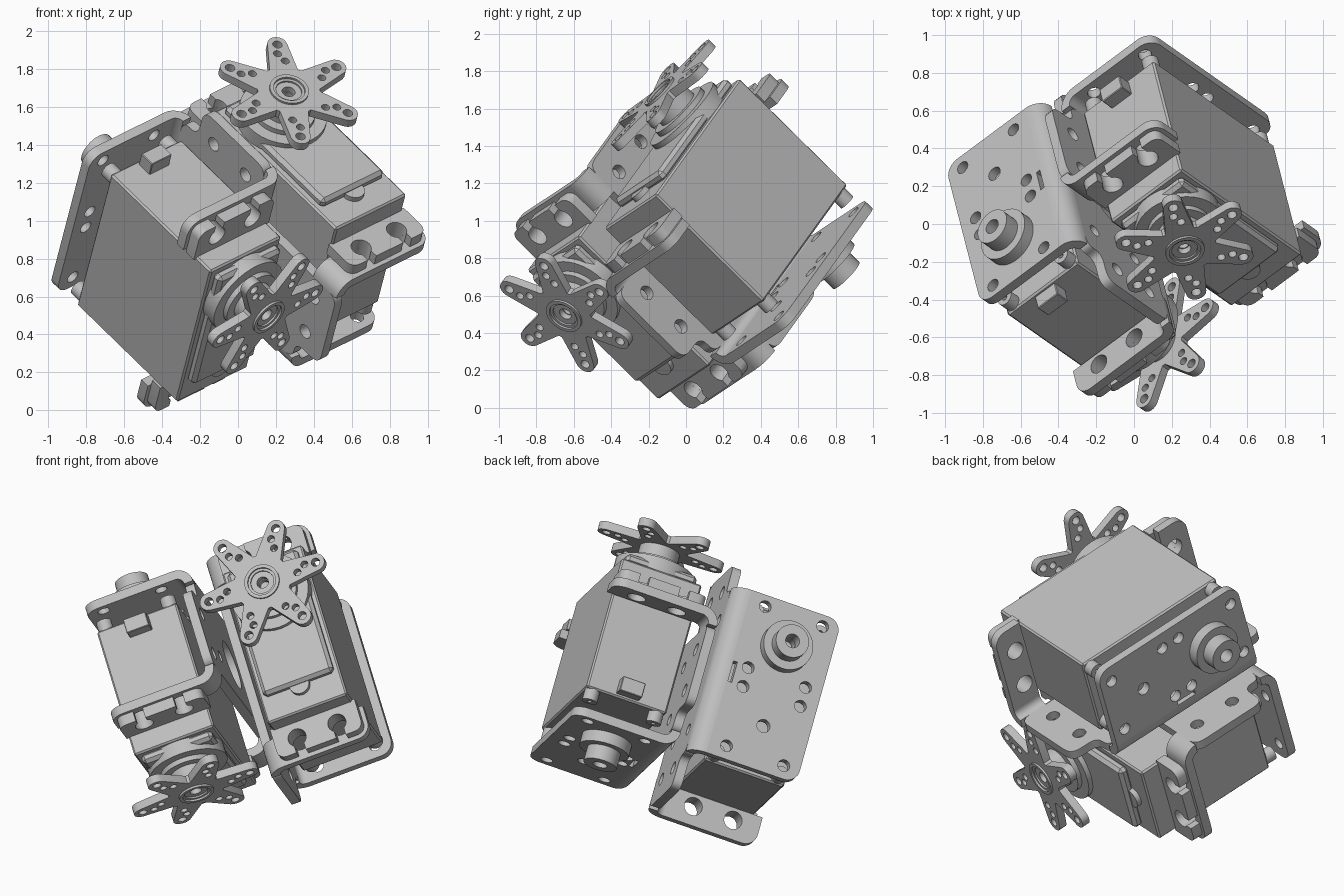
import bpy
import bmesh
from math import sin, cos, pi, radians
from mathutils import Vector, Matrix

cube = bpy.data.objects.get("Cube")
if cube:
    bpy.data.objects.remove(cube)

grey = bpy.data.materials.new("light grey")
grey.use_nodes = True
tone = (0.52, 0.52, 0.52, 1)
grey.diffuse_color = tone
grey.node_tree.nodes["Principled BSDF"].inputs["Base Color"].default_value = tone

# Tilted frame shared by both units: two shaft directions and the joint normal
A = Vector((0.18, -0.70, 0.69)).normalized()
B = Vector((0.64, -0.447, -0.625))
B = (B - A * B.dot(A)).normalized()
C = A.cross(B)


def frame(x, y, z, origin):
    m = Matrix((x, y, z)).transposed().to_4x4()
    m.translation = origin
    return m


def finish(mesh, name, m):
    ob = bpy.data.objects.new(name, mesh)
    bpy.context.collection.objects.link(ob)
    ob.matrix_world = m
    mesh.materials.clear()
    mesh.materials.append(grey)
    bpy.ops.object.select_all(action="DESELECT")
    ob.select_set(True)
    bpy.context.view_layer.objects.active = ob
    bpy.ops.object.shade_smooth_by_angle(angle=radians(28))
    return ob


def arc(cx, cy, r, a0, a1, n=8):
    return [(cx + r * cos(radians(a0 + (a1 - a0) * i / n)),
             cy + r * sin(radians(a0 + (a1 - a0) * i / n))) for i in range(n + 1)]


def circle(cx, cy, r, n=20):
    return arc(cx, cy, r, 0, 360, n)[:-1]


def rounded(points, r):
    """Round each polygon corner with a short quadratic arc."""
    out = []
    for i, p in enumerate(points):
        p = Vector(p)
        a, b = Vector(points[i - 1]) - p, Vector(points[(i + 1) % len(points)]) - p
        a, b = (v.normalized() * min(r, v.length * 0.45) for v in (a, b))
        for k in range(7):
            t = k / 6
            out.append(p + a * (1 - t) ** 2 + b * t ** 2)
    return out


def box_outline(x0, y0, x1, y1):
    return [(x0, y0), (x1, y0), (x1, y1), (x0, y1)]


def plate(name, outline, holes, thick, m):
    """Flat sheet with holes, centred on its own plane."""
    cu = bpy.data.curves.new(name, "CURVE")
    cu.dimensions = "2D"
    cu.fill_mode = "BOTH"
    cu.extrude = thick / 2
    for pts in [outline] + holes:
        sp = cu.splines.new("POLY")
        sp.points.add(len(pts) - 1)
        for q, p in zip(sp.points, pts):
            q.co = (p[0], p[1], 0, 1)
        sp.use_cyclic_u = True
    tmp = bpy.data.objects.new(name, cu)
    bpy.context.collection.objects.link(tmp)
    bpy.context.view_layer.update()
    mesh = bpy.data.meshes.new_from_object(tmp.evaluated_get(bpy.context.evaluated_depsgraph_get()))
    bpy.data.objects.remove(tmp)
    bm = bmesh.new()
    bm.from_mesh(mesh)
    bmesh.ops.remove_doubles(bm, verts=bm.verts, dist=0.0001)
    bm.to_mesh(mesh)
    bm.free()
    return finish(mesh, name, m)


def block(name, lo, hi, m, bevel=0.01):
    bm = bmesh.new()
    bmesh.ops.create_cube(bm, size=1)
    lo, hi = Vector(lo), Vector(hi)
    for v in bm.verts:
        v.co = Vector([lo[i] + (v.co[i] + 0.5) * (hi[i] - lo[i]) for i in range(3)])
    bmesh.ops.bevel(bm, geom=bm.edges[:], offset=bevel, segments=1, affect="EDGES")
    mesh = bpy.data.meshes.new(name)
    bm.to_mesh(mesh)
    bm.free()
    return finish(mesh, name, m)


def ring(name, m, x, y, r, z0, z1, hole=0):
    holes = [circle(x, y, hole, 24)] if hole else []
    return plate(name, circle(x, y, r, 36), holes, z1 - z0,
                 m @ Matrix.Translation((0, 0, (z0 + z1) / 2)))


def horn(tag, m):
    """Six-armed star with rows of holes, resting on the shaft."""
    outline, holes = [], [circle(0, 0, 0.07)]
    for k in range(6):
        ang = 30 + 60 * k
        d = Vector((cos(radians(ang)), sin(radians(ang))))
        side = Vector((-d.y, d.x))
        outline += arc(0, 0, 0.17, ang - 33, ang - 27, 3)
        outline += arc(d.x * 0.335, d.y * 0.335, 0.054, ang - 80, ang + 80)
        for dist, off, r in ((0.335, 0, 0.026), (0.268, 0.012, 0.022), (0.215, -0.02, 0.022)):
            c = d * dist + side * off
            holes.append(circle(c.x, c.y, r, 14))
    plate(tag + "_horn", outline, holes, 0.05, m @ Matrix.Translation((0, 0, -0.025)))
    ring(tag + "_horn_rim", m, 0, 0, 0.105, -0.03, 0.012, 0.085)
    ring(tag + "_horn_screw", m, 0, 0, 0.07, -0.1, -0.01, 0.035)
    ring(tag + "_horn_hub", m, 0, 0, 0.12, -0.14, -0.045, 0.03)


def servo(tag, m):
    block(tag + "_case", (-0.25, -0.25, -1.075), (0.75, 0.25, -0.25), m)
    block(tag + "_lid", (-0.22, -0.22, -0.26), (0.595, 0.22, -0.195), m, 0.02)
    ring(tag + "_lid_tongue", m, 0.595, 0, 0.06, -0.26, -0.22)
    for r, top in ((0.235, -0.165), (0.17, -0.135), (0.09, -0.08)):
        ring(tag + "_shaft_step", m, 0, 0, r, -0.26, top)
    block(tag + "_cable_exit", (-0.33, -0.07, -1.055), (-0.2, 0.07, -0.965), m, 0.004)
    for x in (-0.2, 0.7):
        for y in (-0.2, 0.2):
            ring(tag + "_case_screw", m, x, y, 0.045, -1.14, -1.065, 0.015)
    # Mounting ears with open keyhole slots, mirrored about the case centre
    for e in (1, -1):
        pts = [(0.74, -0.265)] + arc(0.885, -0.215, 0.05, -90, 0, 4)
        for y in (-0.125, 0.125):
            pts += [(0.935, y - 0.03)] + arc(0.845, y, 0.055, -33, -327, 16) + [(0.935, y + 0.03)]
        pts += arc(0.885, 0.215, 0.05, 0, 90, 4) + [(0.74, 0.265)]
        pts = [(0.25 + e * (x - 0.25), y) for x, y in pts]
        plate(tag + "_ear", pts, [], 0.065, m @ Matrix.Translation((0, 0, -0.403)))


def bracket(tag, m, s, back):
    """Bent sheet bracket; s is the side of its base, back the base's distance."""
    t, bend = 0.055, 0.1
    low, high = -1.26, -0.435
    edge = s * (back - bend)
    # Base sheet
    def mirror(pts):
        return pts + [(0.5 - x, z) for x, z in reversed(pts)]
    outline = mirror([(0.77, low + bend), (0.77, -1.04), (0.96, -1.04), (0.96, high - bend)])
    outline = rounded(outline, 0.07)
    outline_holes = [circle(0.25, -0.8, 0.15, 32)]
    for x in (-0.31, 0.81):
        outline_holes += [circle(x, z, 0.04) for z in (-0.66, -0.92)]
    for x in (-0.1, 0.6):
        outline_holes += [circle(x, z, 0.035) for z in (-0.72, -1.05)]
    plate(tag + "_bracket_base", outline, outline_holes, t,
          m @ Matrix.Translation((0, s * (back - t / 2), 0)) @ Matrix.Rotation(pi / 2, 4, "X"))

    def fold(z, flip, x0, x1):
        pts = arc(0, 0, bend, 0, 90) + arc(0, 0, bend - t, 90, 0)
        pts = [(edge + s * y, z + flip * q) for y, q in pts]
        to_yz = Matrix(((0, 0, 1, 0), (1, 0, 0, 0), (0, 1, 0, 0), (0, 0, 0, 1)))
        plate(tag + "_bracket_fold", pts, [], x1 - x0,
              m @ Matrix.Translation(((x0 + x1) / 2, 0, 0)) @ to_yz)

    def sheet(name, x0, x1, round_left, round_right, reach, holes, z):
        free = -s * reach
        r = 0.08
        left = arc(x0 + r, free + s * r, r, 180, 180 + s * 90) if round_left else [(x0, free)]
        right = arc(x1 - r, free + s * r, r, -s * 90, 0) if round_right else [(x1, free)]
        plate(tag + name, [(x0, edge)] + left + right + [(x1, edge)], holes, t,
              m @ Matrix.Translation((0, 0, z)))

    # Rear sheet carrying the pivot
    holes = [circle(x, y, 0.036) for x in (-0.2, 0.19, 0.31, 0.69) for y in (-0.18, 0.18)]
    slot = edge - s * 0.022
    holes += [circle(0.5, 0, 0.04), box_outline(0.18, slot - 0.012, 0.31, slot + 0.012)]
    sheet("_bracket_rear", -0.27, 0.77, True, True, 0.28, holes, low + t / 2)
    fold(low + bend, -1, -0.27, 0.77)
    ring(tag + "_pivot_collar", m, 0, 0, 0.15, -1.33, -1.22, 0.04)
    ring(tag + "_pivot_pin", m, 0, 0, 0.1, -1.42, -1.32, 0.042)
    # Two tabs under the servo ears
    for x0, x1, hx in ((0.77, 0.96, 0.845), (-0.46, -0.27, -0.345)):
        tab_holes = [circle(hx, y, 0.055) for y in (-0.125, 0.125)]
        sheet("_bracket_tab", x0, x1, x0 < 0, x0 > 0, 0.29, tab_holes, high - t / 2)
        fold(high - bend, 1, x0, x1)


upper = frame(B, C, A, A * 1.311 - B * 0.817 + C * 0.745)
lower = frame(-A, C, B, A * 0.826 + B * 0.085 - C * 0.06)
for tag, m, side, back in (("upper", upper, -1, 0.36), ("lower", lower, 1, 0.385)):
    servo(tag, m)
    horn(tag, m)
    bracket(tag, m, side, back)
